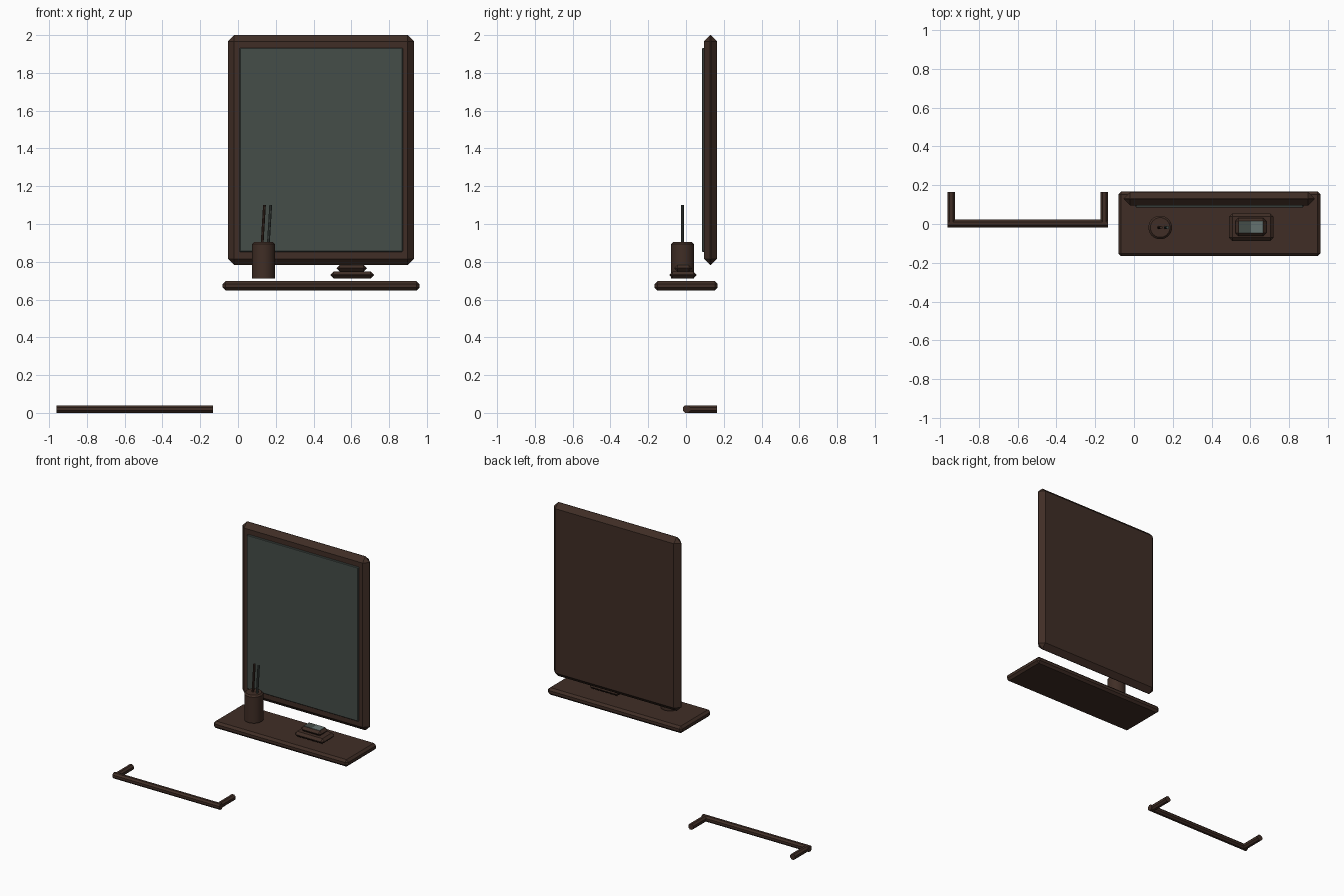
import bpy, bmesh, math
from mathutils import Vector, Matrix

if "Cube" in bpy.data.objects:
    bpy.data.objects.remove(bpy.data.objects["Cube"])


def material(name, rgb):
    m = bpy.data.materials.new(name)
    m.diffuse_color = (*rgb, 1)
    m.use_nodes = True
    m.node_tree.nodes["Principled BSDF"].inputs["Base Color"].default_value = m.diffuse_color
    return m


wood = material("dark brown", (0.051, 0.027, 0.019))
glass = material("grey green glass", (0.060, 0.074, 0.066))
pale = material("pale grey green", (0.130, 0.170, 0.160))


def finish(bm, name, mat):
    bmesh.ops.recalc_face_normals(bm, faces=bm.faces)
    mesh = bpy.data.meshes.new(name)
    bm.to_mesh(mesh)
    bm.free()
    mesh.materials.append(mat)
    ob = bpy.data.objects.new(name, mesh)
    bpy.context.collection.objects.link(ob)
    return ob


def box(name, lo, hi, mat, chamfer=0):
    """Box between two corners with an optional one-step chamfer."""
    lo, hi = Vector(lo), Vector(hi)
    bm = bmesh.new()
    bmesh.ops.create_cube(bm, size=1)
    for v in bm.verts:
        v.co = Vector([(lo[i] + hi[i]) / 2 + v.co[i] * (hi[i] - lo[i]) for i in range(3)])
    if chamfer:
        bmesh.ops.bevel(bm, geom=bm.edges[:], offset=chamfer, segments=1,
                        affect='EDGES', profile=0.5)
    return finish(bm, name, mat)


def rod(name, a, b, r, mat, sides=8, rim=0):
    """Cylinder from a to b, with an optional chamfered far rim."""
    a, b = Vector(a), Vector(b)
    d = b - a
    bm = bmesh.new()
    rot = d.to_track_quat('Z', 'Y').to_matrix().to_4x4()
    mat4 = Matrix.Translation((a + b) / 2) @ rot @ Matrix.Rotation(math.pi / sides, 4, 'Z')
    bmesh.ops.create_cone(bm, cap_ends=True, segments=sides, radius1=r, radius2=r,
                          depth=d.length, matrix=mat4)
    if rim:
        n = d.normalized()
        top = [e for e in bm.edges
               if all((v.co - a).dot(n) > d.length * 0.9 for v in e.verts)]
        bmesh.ops.bevel(bm, geom=top, offset=rim, segments=1, affect='EDGES', profile=0.5)
    return finish(bm, name, mat)


# Mirror
box("mirror_frame", (-0.053, 0.095, 0.783), (0.931, 0.165, 2.0), wood, 0.033)
box("mirror_glass", (0.008, 0.084, 0.853), (0.873, 0.1, 1.932), glass, 0.004)

# Shelf
box("shelf", (-0.081, -0.166, 0.648), (0.961, 0.168, 0.697), wood, 0.015)

# Cup with two toothbrushes
cup = rod("cup", (0.135, -0.018, 0.712), (0.135, -0.018, 0.904), 0.061, wood, 20, 0.010)
for p in cup.data.polygons:
    p.use_smooth = len(p.vertices) == 4 and abs(p.normal.z) < 0.1
for i, (x, m) in enumerate(((0.122, wood), (0.155, glass))):
    rod(f"toothbrush_{i + 1}", (x, -0.018, 0.80), (x + 0.018, -0.018, 1.1), 0.008, m, 8)

# Soap dish and soap
box("soap_dish", (0.490, -0.087, 0.712), (0.719, 0.055, 0.748), wood, 0.0165)
box("soap", (0.522, -0.062, 0.748), (0.682, 0.032, 0.783), wood, 0.0165)
box("soap_top_left", (0.540, -0.046, 0.780), (0.602, 0.016, 0.785), glass)
box("soap_top_right", (0.602, -0.046, 0.780), (0.664, 0.016, 0.785), pale)

# Towel rail: front bar and two wall arms
r, z = 0.0215, 0.0215 * math.cos(math.pi / 8)
rod("towel_bar", (-0.962, 0.003, z), (-0.133, 0.003, z), r, wood)
for side, x in (("left", -0.942), ("right", -0.153)):
    rod(f"towel_arm_{side}", (x, 0.003, z), (x, 0.165, z), r, wood)
